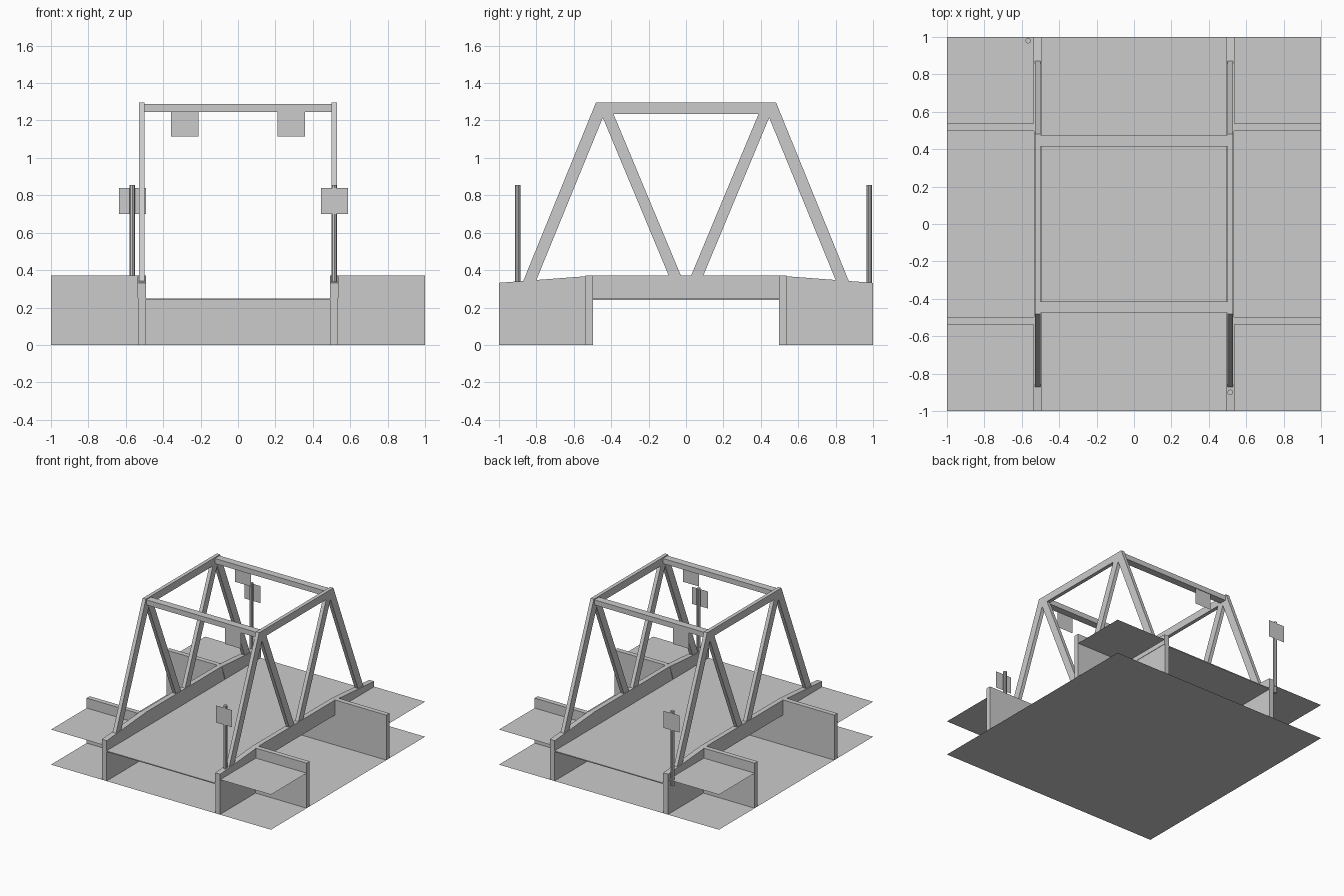
import bpy
import bmesh

if "Cube" in bpy.data.objects:
    bpy.data.objects.remove(bpy.data.objects["Cube"])


def mesh_object(name, bm):
    bmesh.ops.recalc_face_normals(bm, faces=bm.faces)
    me = bpy.data.meshes.new(name)
    bm.to_mesh(me)
    bm.free()
    ob = bpy.data.objects.new(name, me)
    bpy.context.collection.objects.link(ob)
    return ob


def prism(name, pts, x0, x1):
    """Extrude a (y, z) profile from x0 to x1."""
    bm = bmesh.new()
    f = bm.faces.new([bm.verts.new((x0, y, z)) for y, z in pts])
    ext = bmesh.ops.extrude_face_region(bm, geom=[f])
    moved = [v for v in ext["geom"] if isinstance(v, bmesh.types.BMVert)]
    bmesh.ops.translate(bm, verts=moved, vec=(x1 - x0, 0, 0))
    return mesh_object(name, bm)


def box(name, x0, x1, y0, y1, z0, z1):
    x0, x1 = sorted((x0, x1))
    y0, y1 = sorted((y0, y1))
    return prism(name, [(y0, z0), (y1, z0), (y1, z1), (y0, z1)], x0, x1)


def sheet(name, a, b, c, d):
    bm = bmesh.new()
    bm.faces.new([bm.verts.new(p) for p in (a, b, c, d)])
    return mesh_object(name, bm)


def floor(name, x0, x1, y0, y1, z):
    x0, x1 = sorted((x0, x1))
    y0, y1 = sorted((y0, y1))
    return sheet(name, (x0, y0, z), (x1, y0, z), (x1, y1, z), (x0, y1, z))


def sign(name, x, y, z0, z1):
    w = 0.0725
    return sheet(name, (x - w, y, z0), (x + w, y, z0), (x + w, y, z1), (x - w, y, z1))


# Ground and bridge deck
floor("lower_ground", -1, 1, -1, 1, 0)
box("deck", -0.495, 0.495, -1, 1, 0.24, 0.248)

for sy in (-1, 1):
    side = "front" if sy < 0 else "back"
    # Abutment wall under the deck
    box(side + "_abutment", -0.495, 0.495, sy * 0.497, sy * 0.537, 0, 0.24)
    for sx in (-1, 1):
        tag = side + ("_left" if sx < 0 else "_right")
        # Raised bank and the walls along its two inner edges
        floor(tag + "_bank", sx * 0.53, sx, sy * 0.535, sy, 0.288)
        box(tag + "_bank_wall", sx * 0.535, sx, sy * 0.497, sy * 0.537, 0, 0.37)
        box(tag + "_side_wall", sx * 0.495, sx * 0.535, sy * 0.497, sy, 0, 0.25)
        # Sloping kerb on top of the side wall
        prism(tag + "_kerb", [(sy * 0.537, 0.25), (sy, 0.25), (sy, 0.332),
                              (sy * 0.497, 0.37)], sx * 0.493, sx * 0.538)

# Trusses
for sx in (-1, 1):
    tag = "left" if sx < 0 else "right"
    xa, xb = sx * 0.5, sx * 0.53
    prism(tag + "_girder", [(-0.535, 0.247), (0.535, 0.247), (0.497, 0.37), (-0.497, 0.37)],
          sx * 0.495, sx * 0.535)
    prism(tag + "_top_chord", [(-0.455, 1.235), (0.455, 1.235), (0.48, 1.295), (-0.48, 1.295)], xa, xb)
    for sy in (-1, 1):
        prism(tag + "_end_post", [(sy * 0.875, 0.33), (sy * 0.805, 0.335),
                                  (sy * 0.412, 1.295), (sy * 0.482, 1.295)], xa, xb)
        prism(tag + "_diagonal", [(sy * 0.09, 0.365), (sy * 0.025, 0.365),
                                  (sy * 0.39, 1.24), (sy * 0.455, 1.24)], xa, xb)

# Cross beams with hanging signs, and roadside sign posts
for sy, px, py in ((-1, 0.515, -0.9), (1, -0.565, 0.98)):
    tag = "front" if sy < 0 else "back"
    box(tag + "_cross_beam", -0.5, 0.5, sy * 0.415, sy * 0.475, 1.245, 1.287)
    sign(tag + "_hanging_sign", -sy * 0.285, sy * 0.47, 1.113, 1.245)
    bm = bmesh.new()
    bmesh.ops.create_cone(bm, cap_ends=True, segments=10, radius1=0.015, radius2=0.015, depth=0.615)
    bmesh.ops.translate(bm, verts=bm.verts, vec=(px, py, 0.5475))
    mesh_object(tag + "_sign_post", bm)
    sign(tag + "_road_sign", px, py + sy * 0.016, 0.7, 0.84)
